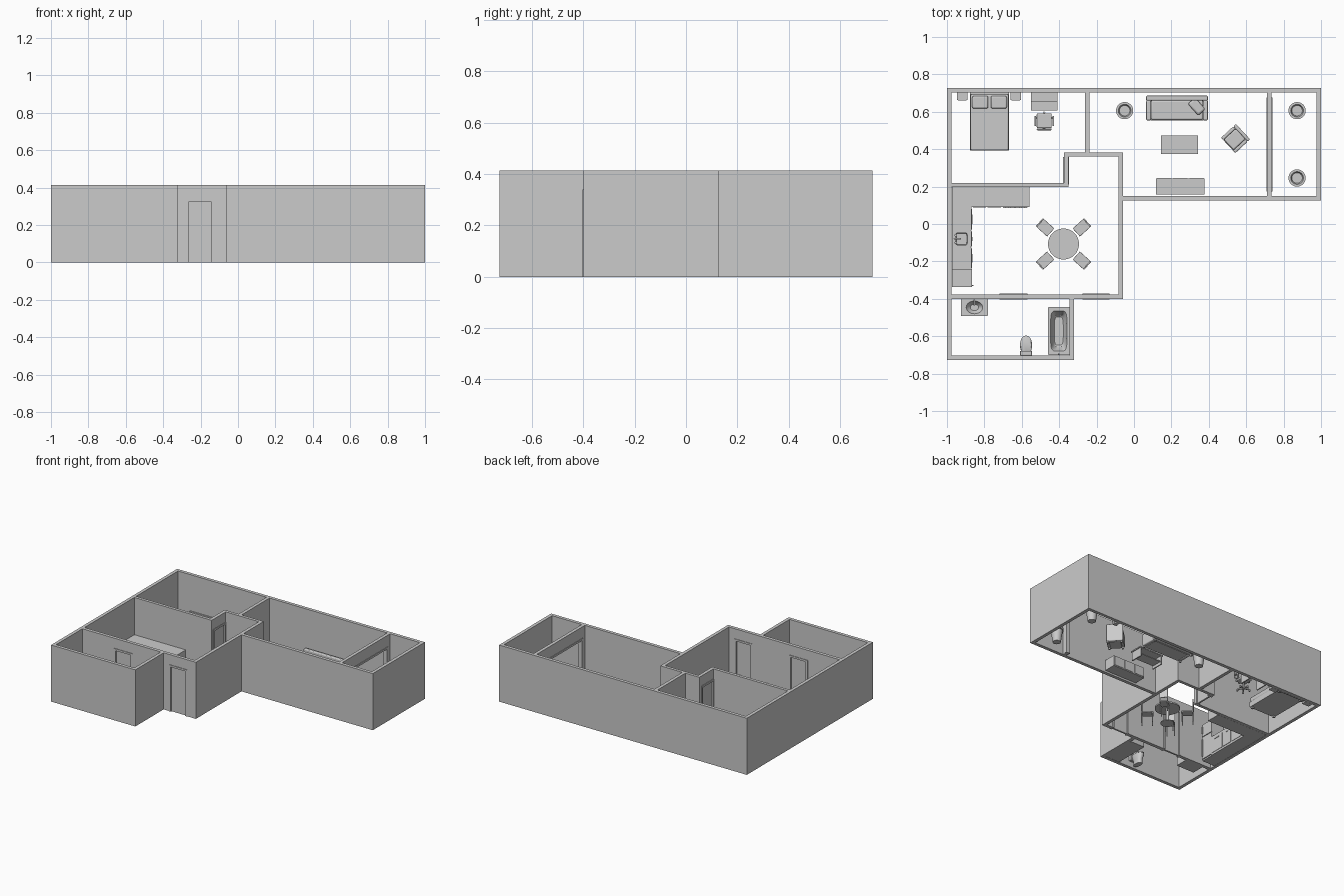
import bpy, bmesh
from math import sin, cos, pi, radians, copysign
from mathutils import Matrix

M = Matrix.Identity(4)          # placement of the furniture group being built
H = 0.413                       # wall height


def finish(name, bm, smooth=False, bevel=0):
    bmesh.ops.recalc_face_normals(bm, faces=bm.faces)
    me = bpy.data.meshes.new(name)
    bm.to_mesh(me)
    bm.free()
    ob = bpy.data.objects.new(name, me)
    bpy.context.collection.objects.link(ob)
    ob.matrix_world = M
    if bevel:
        mod = ob.modifiers.new("soft_edges", 'BEVEL')
        mod.width, mod.segments = bevel, 3
    if smooth:
        bpy.context.view_layer.objects.active = ob
        ob.select_set(True)
        bpy.ops.object.shade_smooth_by_angle(angle=radians(35))
        ob.select_set(False)
    return ob


def box(name, x0, x1, y0, y1, z0, z1, bevel=0):
    bm = bmesh.new()
    bmesh.ops.create_cube(bm, size=1)
    for v in bm.verts:
        v.co = ((x0 + x1) / 2 + v.co.x * (x1 - x0), (y0 + y1) / 2 + v.co.y * (y1 - y0),
                (z0 + z1) / 2 + v.co.z * (z1 - z0))
    return finish(name, bm, bevel > 0, bevel)


def loft(name, x, y, rings, n=40):
    """Stack of superellipse rings (rx, ry, z, exponent), capped at both ends."""
    bm = bmesh.new()
    loops = []
    for rx, ry, z, e in rings:
        ring = []
        for i in range(n):
            c, s = cos(2 * pi * (i + .5) / n), sin(2 * pi * (i + .5) / n)
            ring.append(bm.verts.new((x + rx * copysign(abs(c) ** (2 / e), c),
                                      y + ry * copysign(abs(s) ** (2 / e), s), z)))
        loops.append(ring)
    for a, b in zip(loops, loops[1:]):
        for i in range(n):
            bm.faces.new((a[i], a[(i + 1) % n], b[(i + 1) % n], b[i]))
    bm.faces.new(loops[0])
    bm.faces.new(loops[-1])
    return finish(name, bm, True)


def rod(name, x, y, z0, z1, r, n=16):
    return loft(name, x, y, [(r, r, z0, 2), (r, r, z1, 2)], n)


def legs(name, x0, x1, y0, y1, z, t):
    for x in (x0, x1 - t):
        for y in (y0, y1 - t):
            box(name, x, x + t, y, y + t, 0, z)


def place(x, y, deg):
    global M
    M = Matrix.Translation((x, y, 0)) @ Matrix.Rotation(radians(deg), 4, 'Z')


def wall(name, axis, c0, c1, a, b, gaps=(), slab=True):
    """Wall along an axis from a to b, with framed door gaps (start, end, height)."""
    def part(nm, s, e, z0, z1, grow=0.0):
        lo, hi = c0 - grow, c1 + grow
        box(nm, *((s, e, lo, hi) if axis == 'x' else (lo, hi, s, e)), z0, z1)
    at = a
    for s, e, h in gaps:
        part(name, at, s, 0, H)
        part(name + "_lintel", s, e, h, H)
        f = 0.014
        part("door_jamb", s, s + f, 0, h, .004)
        part("door_jamb", e - f, e, 0, h, .004)
        part("door_head", s + f, e - f, h - f, h, .004)
        if slab:
            part("door_panel", s + f, e - f, 0, h - f, -.006)
        at = e
    part(name, at, b, 0, H)


# Walls
wall("back_wall", 'x', .703, .727, -1, 1)
wall("left_wall", 'y', -1, -.976, -.703, .703)
wall("bath_front_wall", 'x', -.727, -.703, -1, -.32)
wall("bath_right_wall", 'y', -.344, -.32, -.703, -.40)
wall("kitchen_front_wall", 'x', -.40, -.376, -.976, -.06,
     [(-.72, -.57, .34), (-.275, -.13, .34)])
wall("kitchen_right_wall", 'y', -.084, -.06, -.376, .382)
wall("hall_back_wall", 'x', .36, .382, -.375, -.084)
wall("bedroom_door_wall", 'y', -.375, -.351, .198, .36, [(.212, .357, .34)])
wall("bedroom_front_wall", 'x', .198, .22, -.976, -.375)
wall("bedroom_right_wall", 'y', -.262, -.238, .382, .703)
wall("living_front_wall", 'x', .126, .15, -.06, 1)
wall("right_wall", 'y', .976, 1, .15, .703)
wall("balcony_wall", 'y', .712, .736, .15, .703, [(.175, .675, .33)], slab=False)

# Bed and nightstands
box("bed_base", -.877, -.668, .392, .698, .012, .05)
box("mattress", -.875, -.67, .394, .692, .05, .085, .008)
box("headboard", -.877, -.668, .692, .702, 0, .15)
legs("bed_leg", -.872, -.673, .398, .69, .012, .015)
for x in (-.865, -.765):
    box("bed_pillow", x, x + .085, .618, .684, .085, .103, .008)
for x in (-.947, -.66):
    box("nightstand", x, x + .056, .664, .702, 0, .08)
    box("nightstand_drawer", x + .005, x + .051, .661, .664, .045, .073)

# Desk
box("desk_top", -.552, -.408, .607, .702, .112, .12)
for x in (-.552, -.416):
    box("desk_side", x, x + .008, .61, .702, 0, .112)
box("desk_back", -.544, -.416, .692, .70, .04, .112)
box("desk_shelf", -.552, -.408, .652, .702, .15, .157)
for x in (-.552, -.415):
    box("desk_shelf_side", x, x + .007, .652, .702, .12, .15)

# Office chair
place(-.48, .553, 0)
for i in range(5):
    place(-.48, .553, 72 * i + 18)
    box("swivel_foot", 0, .045, -.004, .004, .01, .017)
    rod("caster", .042, 0, 0, .012, .006, 10)
place(-.48, .553, 0)
rod("swivel_column", 0, 0, .012, .07, .006)
box("swivel_seat", -.04, .04, -.04, .038, .07, .083, .005)
box("swivel_back", -.04, .04, -.052, -.042, .1, .165, .004)
box("swivel_back_bar", -.008, .008, -.05, -.04, .072, .11)
for x in (-.052, .044):
    box("swivel_arm", x, x + .008, -.03, .025, .108, .114)
    box("swivel_arm_post", x, x + .008, -.008, .004, .075, .108)
place(0, 0, 0)

# Planters
for x, y in ((-.05, .606), (.872, .606), (.872, .246)):
    loft("planter", x, y, [(.027, .027, 0, 2), (.04, .04, .085, 2), (.046, .046, .085, 2),
                           (.046, .046, .1, 2), (.034, .034, .1, 2), (.028, .028, .08, 2)], 32)


def seat_unit(name, w, d, t):
    """Upholstered seat facing -y, centred on the current placement."""
    box(name + "_base", -w + t, w - t, -d, d - t, .012, .05)
    box(name + "_cushion", -w + t, w - t, -d + .004, d - t, .05, .075, .007)
    box(name + "_back", -w, w, d - t, d, .012, .14, .006)
    for x in (-w, w - t):
        box(name + "_arm", x, x + t, -d, d - t, .012, .1, .006)
    legs(name + "_foot", -w + .005, w - .005, -d + .005, d - .005, .014, .012)


# Sofa, armchair and throw pillow
place(.23, .62, 0)
seat_unit("sofa", .165, .066, .026)
place(.543, .457, -47)
seat_unit("armchair", .056, .054, .018)
place(.335, .628, -48)
box("throw_pillow", -.042, .042, -.026, .026, .078, .105, .011)
place(0, 0, 0)

# Coffee table and media cabinet
box("coffee_table_top", .145, .342, .375, .472, .062, .07)
box("coffee_table_shelf", .16, .327, .385, .462, .02, .026)
for x in (.152, .327):
    box("coffee_table_side", x, x + .008, .378, .469, 0, .062)
box("coffee_table_tray", .195, .295, .418, .43, .07, .078)
box("media_cabinet", .117, .378, .157, .244, .008, .085)
for x in (.122, .209, .296):
    box("media_door", x, x + .077, .244, .247, .015, .078)

# Kitchen base units: plinth, body and worktop
def unit(name, x0, x1, y0, y1):
    box(name + "_body", x0, x1, y0, y1, 0, .132)
    box(name + "_worktop", x0, x1, y0, y1, .132, .142)


unit("back_counter", -.974, -.56, .092, .197)
unit("side_counter", -.974, -.87, -.035, .092)
unit("side_counter_end", -.974, -.87, -.24, -.125)
loft("sink_unit", -.922, -.08, [(.052, .045, 0, 30), (.052, .045, .142, 30),
     (.031, .033, .142, 6), (.028, .03, .11, 6)])
rod("tap_post", -.96, -.08, .142, .175, .004)
box("tap_spout", -.962, -.925, -.084, -.076, .17, .176)
for y in (-.1, -.06):
    rod("tap_knob", -.955, y, .142, .153, .006)
for i in range(5):
    box("hob_knob", -.698 + .028 * i, -.686 + .028 * i, .086, .092, .115, .127)
for y0, y1 in ((-.235, -.13), (-.12, -.04), (-.03, .08)):
    box("cupboard_door", -.87, -.867, y0, y1, .015, .125)
    box("cupboard_handle", -.867, -.863, y0 + .03, y1 - .03, .108, .113)
for x in (-.86, -.782):
    box("cupboard_door", x, x + .07, .089, .092, .015, .125)
box("oven_door", -.70, -.57, .089, .092, .02, .105)
box("oven_handle", -.69, -.58, .085, .089, .093, .098)

# Fridge
box("fridge", -.974, -.874, -.337, -.24, 0, .27)
for z0, z1 in ((.01, .175), (.18, .27)):
    box("fridge_door", -.874, -.867, -.337, -.24, z0, z1)
    box("fridge_handle", -.867, -.858, -.332, -.326, z0 + .02, z1 - .02)

# Dining table and four chairs
TX, TY = -.377, -.107
loft("dining_table_top", TX, TY, [(.083, .083, .112, 2), (.083, .083, .122, 2)])
rod("dining_table_column", TX, TY, .012, .112, .01)
loft("dining_table_foot", TX, TY, [(.045, .045, 0, 2), (.045, .045, .006, 2), (.01, .01, .014, 2)])
for a in (42, 138, 222, 318):
    place(TX, TY, a)
    box("chair_seat", .092, .168, -.029, .029, .072, .08, .002)
    legs("chair_leg", .095, .172, -.028, .028, .073, .006)
    for y in (-.028, .022):
        box("chair_back_post", .167, .173, y, y + .006, .073, .165)
    box("chair_back", .166, .174, -.028, .028, .1, .168, .002)
place(0, 0, 0)

# Washbasin
loft("washbasin_cabinet", -.853, -.446, [(.072, .046, 0, 30), (.072, .046, .135, 30),
     (.044, .034, .135, 2), (.04, .03, .125, 2), (.022, .017, .108, 2)], 48)
rod("basin_tap", -.853, -.408, .135, .162, .004)
box("basin_spout", -.857, -.849, -.435, -.405, .157, .163)

# Bathtub
loft("bathtub", -.402, -.572, [(.058, .129, 0, 30), (.058, .129, .09, 30), (.044, .108, .09, 5),
     (.04, .102, .08, 4), (.03, .085, .025, 4), (.024, .076, .018, 4)], 56)
rod("tub_tap", -.402, -.695, .09, .115, .004)

# Toilet
loft("toilet_bowl", -.577, -.648, [(.02, .036, 0, 2.5), (.02, .036, .03, 2.5),
     (.031, .05, .066, 2.2), (.031, .05, .07, 2.2)])
loft("toilet_lid", -.577, -.648, [(.032, .051, .071, 2.2), (.032, .051, .077, 2.2), (.028, .046, .08, 2.2)])
box("toilet_tank", -.609, -.545, -.703, -.678, .04, .125, .004)
